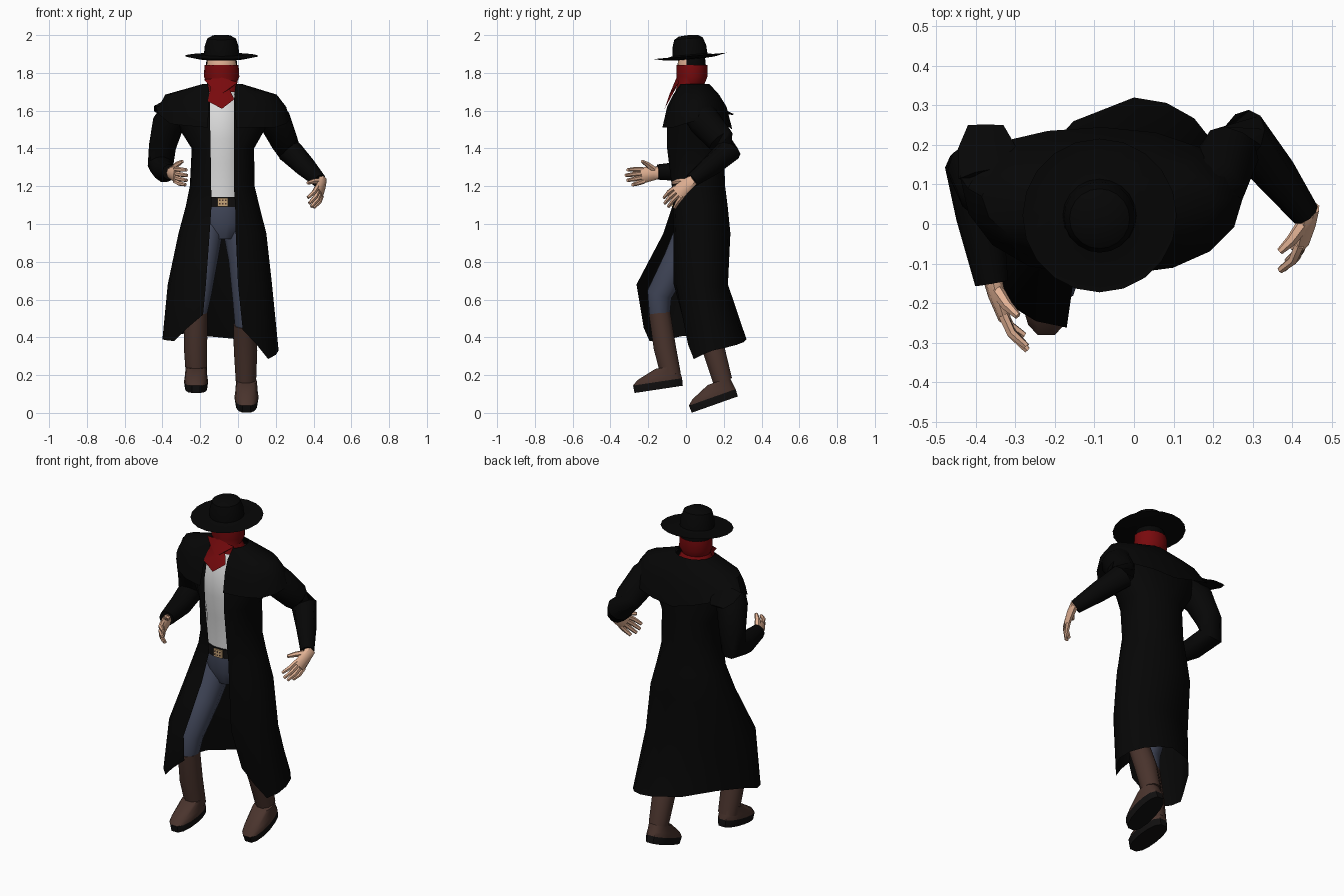
import bpy, bmesh, math
from mathutils import Vector, Matrix

if "Cube" in bpy.data.objects:
    bpy.data.objects.remove(bpy.data.objects["Cube"])

def material(name, r, g, b):
    m = bpy.data.materials.new(name)
    m.diffuse_color = (r, g, b, 1)
    m.use_nodes = True
    m.node_tree.nodes["Principled BSDF"].inputs["Base Color"].default_value = m.diffuse_color
    return m

BLACK = material("black_cloth", .0018, .0018, .0018)
SOLE = material("sole_black", .005, .0045, .0045)
SKIN = material("skin", .77, .45, .30)
RED = material("red_cloth", .19, .003, .004)
WHITE = material("white_shirt", .74, .74, .74)
DENIM = material("blue_denim", .055, .065, .105)
BROWN = material("brown_leather", .068, .034, .026)
BRASS = material("brass", .55, .36, .18)

def finish(name, bm, *mats):
    bmesh.ops.recalc_face_normals(bm, faces=bm.faces[:])
    me = bpy.data.meshes.new(name)
    bm.to_mesh(me)
    bm.free()
    ob = bpy.data.objects.new(name, me)
    bpy.context.collection.objects.link(ob)
    for m in mats:
        me.materials.append(m)
    return ob

def loft(name, rings, *mats, closed=True, cap=True, rule=None):
    """Skin a list of equal point rings; rule(ring index, face) gives the material."""
    bm = bmesh.new()
    vs = [[bm.verts.new(p) for p in r] for r in rings]
    n = len(rings[0])
    for i in range(len(vs) - 1):
        for j in range(n if closed else n - 1):
            k = (j + 1) % n
            f = bm.faces.new((vs[i][j], vs[i][k], vs[i + 1][k], vs[i + 1][j]))
            if rule:
                f.material_index = rule(i, f)
    if closed and cap:
        bm.faces.new(vs[0])
        bm.faces.new(vs[-1])
    return finish(name, bm, *mats)

def tube(name, path, mat, side=(1, 0, 0), sides=10):
    """Tube along (x, y, z, width[, depth]) points."""
    pts = [Vector(p[:3]) for p in path]
    rings = []
    for i, p in enumerate(pts):
        t = (pts[min(i + 1, len(pts) - 1)] - pts[max(i - 1, 0)]).normalized()
        u = Vector(side)
        u = (u - t * u.dot(t)).normalized()
        v = t.cross(u)
        a, b = path[i][3], path[i][-1]
        rings.append([p + u * a * math.cos(w) + v * b * math.sin(w)
                      for w in (2 * math.pi * k / sides for k in range(sides))])
    return loft(name, rings, mat)

def stack(name, levels, mat, sides=14, **kw):
    """Horizontal ellipses: (z, centre x, centre y, rx, ry)."""
    return loft(name, [[(x + rx * math.cos(w), y + ry * math.sin(w), z)
                for w in (2 * math.pi * k / sides for k in range(sides))]
                for z, x, y, rx, ry in levels], mat, **kw)

def open_shell(name, levels, hem, mat, n=4):
    """Garment open at the front: each level gives left edge, left side, back, right side, right edge."""
    rings = []
    for li, (z, ax, ay, lx, ly, cx, by, rx, ry, dx, dy) in enumerate(levels):
        ring = []
        pull = 2 if z < .5 else 1.4 if z < .8 else 1   # skirt drawn in behind the front leg
        for q in range(4 * n + 1):
            s = min(q // n, 3)
            a = (q - s * n) / n * math.pi / 2
            c, d = max(0, math.cos(a)), math.sin(a)
            x, y = [(ax + (lx - ax) * d, ly + (ay - ly) * c),
                    (cx + (lx - cx) * c, ly + (by - ly) * d ** pull),
                    (cx + (rx - cx) * d, ry + (by - ry) * c),
                    (dx + (rx - dx) * c, ry + (dy - ry) * d)][s]
            h = q / (4 * n) * 8
            k = min(int(h), 7)
            dz = hem[k] + (hem[k + 1] - hem[k]) * (h - k)
            ring.append((x, y, z + (dz if li == len(levels) - 1 else 0)))
        rings.append(ring)
    return loft(name, rings, mat, closed=False)

# Long coat and shoulder cape
open_shell("long_coat", [
    (1.73, -.16, -.03, -.19, .04, -.08, .12, .02, .04, -.01, -.03),
    (1.67, -.15, -.068, -.36, .07, -.08, .17, .19, .05, -.02, -.068),
    (1.55, -.148, -.10, -.34, .07, -.08, .19, .17, .05, -.022, -.10),
    (1.40, -.145, -.10, -.245, .07, -.08, .20, .085, .07, -.022, -.10),
    (1.20, -.142, -.075, -.255, .07, -.08, .207, .088, .07, -.022, -.075),
    (1.10, -.14, -.07, -.275, .06, -.08, .22, .112, .07, -.015, -.07),
    (.95, -.15, -.12, -.315, .03, -.07, .235, .15, .08, -.012, -.065),
    (.68, -.17, -.262, -.372, -.05, -.04, .222, .18, .09, .0, -.065),
    (.38, -.185, -.235, -.40, -.09, .0, .32, .215, .14, .025, .0)],
    (.14, 0, .01, .04, .01, -.02, -.05, -.095, .06), BLACK)
open_shell("shoulder_cape", [
    (1.74, -.16, -.03, -.19, .04, -.08, .125, .025, .04, -.01, -.03),
    (1.685, -.15, -.068, -.385, .07, -.08, .175, .205, .06, -.02, -.068),
    (1.62, -.155, -.10, -.42, .09, -.08, .215, .255, .06, -.015, -.10),
    (1.53, -.16, -.125, -.44, .12, -.08, .245, .275, .065, -.01, -.125)],
    (-.02, 0, .1, .05, -.03, -.01, .02, -.02, -.02), BLACK)
# Raised back corner of the cape
tube("cape_corner", [(-.36, .13, 1.62, .085, .03), (-.375, .20, 1.595, .07, .012),
                     (-.375, .25, 1.58, .045, .004)], BLACK, sides=6)

# Shirt, belt and buckle
stack("shirt", [(1.70, -.085, .04, .09, .09), (1.60, -.085, .04, .15, .125),
                (1.45, -.085, .045, .15, .135), (1.32, -.085, .05, .14, .118),
                (1.13, -.085, .06, .14, .118)], WHITE)
stack("belt", [(1.142, -.085, .06, .15, .127), (1.09, -.085, .06, .152, .129)], SOLE)
bm = bmesh.new()
bmesh.ops.create_cube(bm, size=1, matrix=Matrix.Translation((-.08, -.071, 1.116))
                      @ Matrix.Diagonal((.055, .009, .045, 1)))
finish("belt_buckle", bm, BRASS)
bm = bmesh.new()
for i in range(3):
    for z in (1.107, 1.125):
        bmesh.ops.create_cube(bm, size=1, matrix=Matrix.Translation((-.096 + i * .016, -.076, z))
                              @ Matrix.Diagonal((.008, .004, .008, 1)))
finish("buckle_studs", bm, BROWN)

# Trousers
stack("trouser_hips", [(1.10, -.085, .06, .145, .123), (1.0, -.085, .06, .15, .125),
                       (.92, -.085, .06, .07, .09)], DENIM)
tube("trouser_leg_front", [(-.16, .05, 1.02, .09), (-.19, -.04, .81, .083),
                           (-.21, -.14, .63, .07), (-.225, -.14, .50, .055)], DENIM)
tube("trouser_leg_rear", [(0, .06, 1.02, .09), (.025, .055, .81, .075),
                          (.033, .06, .58, .06), (.035, .09, .46, .052)], DENIM)

# Boots: shaft, foot upper and sole
def boot(tag, shaft, centre, pitch):
    tube("boot_shaft_" + tag, shaft, BROWN)
    m = Matrix.Translation(centre) @ Matrix.Rotation(math.radians(pitch), 4, 'X')
    rings = []
    for z, yf, yb, w in ((0, -.135, .13, .058), (.04, -.137, .132, .064),
                         (.065, -.11, .128, .06), (.11, -.005, .122, .055)):
        ring = []
        for k in range(14):
            a = 2 * math.pi * k / 14
            c, s = math.cos(a), math.sin(a)
            c = math.copysign(abs(c) ** .7, c)
            ring.append(m @ Vector((w * c, (yf + yb) / 2 + (yb - yf) / 2 * s, z)))
        rings.append(ring)
    ob = loft("boot_foot_" + tag, rings, BROWN, SOLE, rule=lambda i, f: int(i == 0))
    for p in ob.data.polygons:
        if p.normal.z < -.8:
            p.material_index = 1

boot("front", [(-.222, -.14, .53, .06), (-.225, -.113, .35, .062), (-.22, -.08, .20, .056)],
     (-.222, -.142, .125), 8.6)
boot("rear", [(.035, .09, .47, .06), (.04, .148, .33, .062), (.042, .194, .17, .054)],
     (.045, .155, .045), 19.5)

# Sleeves
tube("sleeve_left", [(-.31, .06, 1.61, .09), (-.37, .10, 1.53, .085), (-.40, .14, 1.41, .072),
                     (-.41, .145, 1.31, .068), (-.39, .02, 1.28, .06), (-.36, -.15, 1.275, .042)], BLACK)
tube("sleeve_right", [(.12, .05, 1.62, .085), (.20, .10, 1.54, .086), (.245, .185, 1.44, .075),
                      (.275, .222, 1.385, .07), (.355, .13, 1.305, .056), (.432, .028, 1.228, .038)],
     BLACK, side=(0, 0, 1))

# Hands: palm, four curled fingers and a thumb
def hand(tag, wrist, d, t, n):
    w, d, t, n = (Vector(v) for v in (wrist, d, t, n))
    d.normalize()
    t = (t - d * t.dot(d)).normalized()
    n = (n - d * n.dot(d) - t * n.dot(t)).normalized()
    at = lambda a, b, c, *r: (*(w + d * a + t * b + n * c), *r)
    tube("palm_" + tag, [at(-.02, 0, 0, .03, .024), at(.03, .002, 0, .038, .022),
                         at(.095, 0, .004, .043, .016)], SKIN, side=t, sides=8)
    for i, length in enumerate((.085, .10, .095, .07)):
        b = .032 - i * .021
        tube("finger_%s_%d" % (tag, i + 1),
             [at(.08, b, .003, .0135), at(.09 + length * .45, b * 1.2, .012, .0125),
              at(.085 + length, b * 1.3, .04, .009)], SKIN, side=t, sides=6)
    tube("thumb_" + tag, [at(.02, .022, .005, .018), at(.055, .055, .02, .0145),
                          at(.085, .075, .04, .009)], SKIN, side=n, sides=6)

hand("left", (-.355, -.15, 1.27), (.25, -.95, -.15), (0, -.1, 1), (1, 0, 0))
hand("right", (.443, .025, 1.222), (-.12, -.74, -.6), (-.3, -.5, .6), (-1, 0, 0))

# Head: face in front, dark hair behind
bm = bmesh.new()
bmesh.ops.create_uvsphere(bm, u_segments=16, v_segments=10, radius=1,
    matrix=Matrix.Translation((-.087, .03, 1.84)) @ Matrix.Diagonal((.083, .075, .115, 1)))
for f in bm.faces:
    f.material_index = int(f.calc_center_median().y > .01)
finish("head", bm, SKIN, BLACK)

# Neckerchief wrapped over the face, with a pointed bib in front
stack("neckerchief", [(1.842, -.087, .032, .09, .083), (1.78, -.087, .032, .094, .083),
                      (1.745, -.085, .028, .078, .072), (1.70, -.085, .03, .10, .088)],
      RED, sides=18, cap=False)
bm = bmesh.new()
bib = [(-.18, 1.765), (-.145, 1.725), (-.16, 1.65), (-.085, 1.61), (-.02, 1.66), (-.045, 1.715), (0, 1.75)]
rim = [bm.verts.new((x, -.042 - .55 * max(-.05, 1.74 - z), z)) for x, z in bib]
top = bm.verts.new((-.085, -.05, 1.775))
mid = bm.verts.new((-.085, -.086, 1.69))
for a, b in zip(rim, rim[1:]):
    bm.faces.new((a, b, mid))
bm.faces.new((rim[-1], top, mid))
bm.faces.new((top, rim[0], mid))
finish("neckerchief_bib", bm, RED)

# Wide-brimmed hat, tipped slightly forward
tip = Matrix.Translation((-.087, .022, 1.884)) @ Matrix.Rotation(math.radians(5), 4, 'X')
profile = [(.012, .116), (.05, .113), (.076, .098), (.09, .055), (.093, .012), (.13, .004),
           (.195, .006), (.13, -.008), (.07, -.012)]
loft("hat", [[tip @ Vector((r * math.cos(a), r * math.sin(a), z))
              for a in (2 * math.pi * k / 20 for k in range(20))] for r, z in profile], BLACK)

# Smooth shading with sharp edges kept
for ob in bpy.data.objects:
    ob.select_set(True)
    bpy.context.view_layer.objects.active = ob
bpy.ops.object.shade_smooth_by_angle(angle=math.radians(40))
